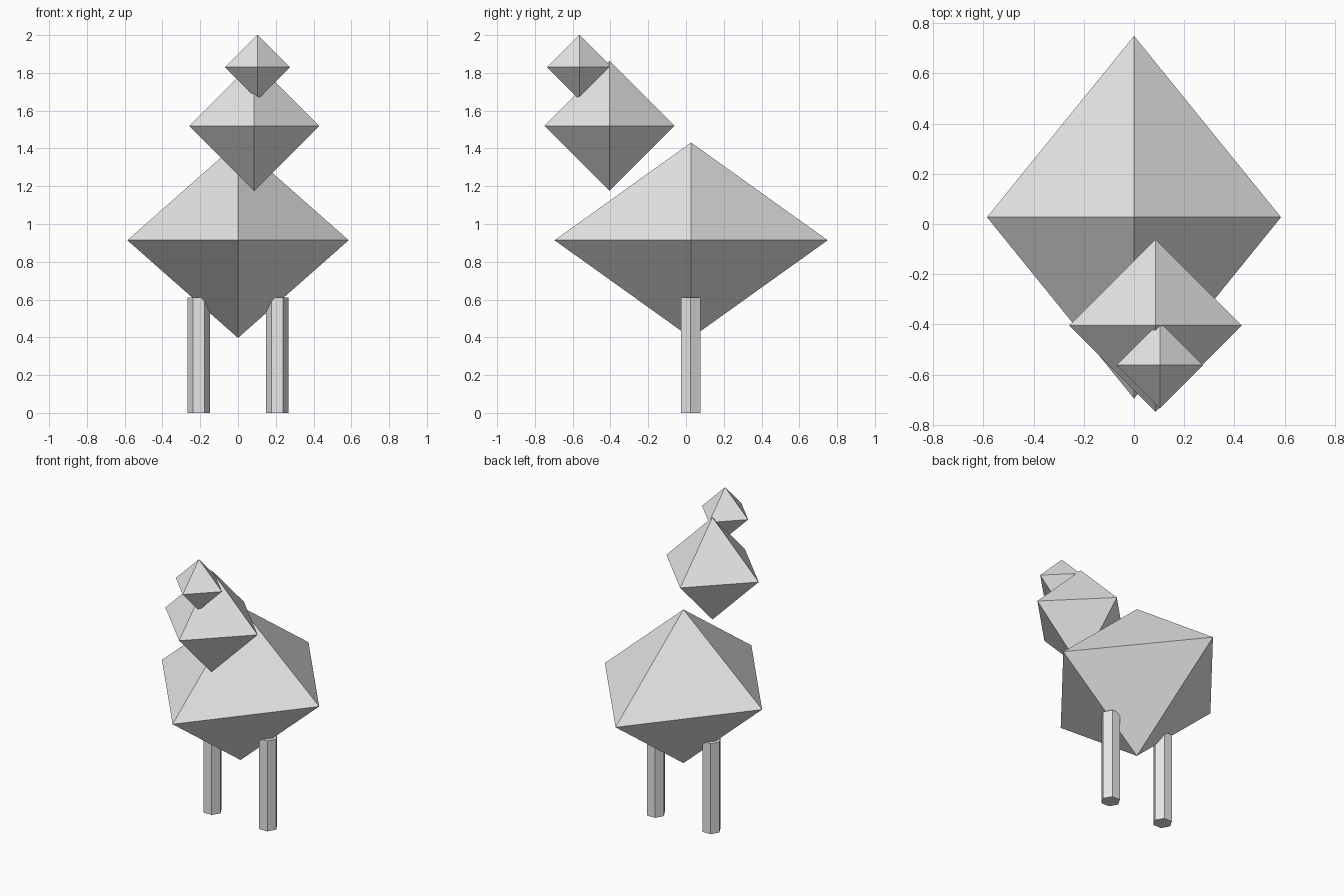
import bpy
import bmesh
from mathutils import Matrix

cube = bpy.data.objects.get("Cube")
if cube:
    bpy.data.objects.remove(cube, do_unlink=True)

# Single pale grey material
grey = bpy.data.materials.new("pale_grey")
grey.use_nodes = True
COLOUR = (0.8, 0.8, 0.8, 1.0)
grey.diffuse_color = COLOUR
grey.node_tree.nodes["Principled BSDF"].inputs["Base Color"].default_value = COLOUR


def finish(name, bm, location):
    bmesh.ops.recalc_face_normals(bm, faces=bm.faces)
    mesh = bpy.data.meshes.new(name)
    bm.to_mesh(mesh)
    bm.free()
    mesh.materials.append(grey)
    obj = bpy.data.objects.new(name, mesh)
    obj.location = location
    bpy.context.collection.objects.link(obj)


def octahedron(name, centre, radii):
    """Eight-sided gem with its corners on the axes."""
    bm = bmesh.new()
    tips = {}
    for axis in range(3):
        for sign in (-1, 1):
            point = [0, 0, 0]
            point[axis] = sign * radii[axis]
            tips[axis, sign] = bm.verts.new(point)
    for sx in (-1, 1):
        for sy in (-1, 1):
            for sz in (-1, 1):
                bm.faces.new((tips[0, sx], tips[1, sy], tips[2, sz]))
    finish(name, bm, centre)


def hexagonal_leg(name, x, y, radius, height):
    """Six-sided post with corners pointing sideways."""
    bm = bmesh.new()
    bmesh.ops.create_cone(bm, cap_ends=True, segments=6, radius1=radius,
                          radius2=radius, depth=height,
                          matrix=Matrix.Rotation(1.5707963, 4, "Z"))
    finish(name, bm, (x, y, height / 2))


# Body, neck and head
octahedron("body", (0, 0.027, 0.914), (0.586, 0.723, 0.517))
octahedron("neck", (0.086, -0.405, 1.52), (0.344, 0.344, 0.344))
octahedron("head", (0.103, -0.563, 1.83), (0.172, 0.172, 0.172))

# Pair of legs
for side, sign in (("left", 1), ("right", -1)):
    hexagonal_leg(side + "_leg", sign * 0.207, 0.025, 0.06, 0.61)
